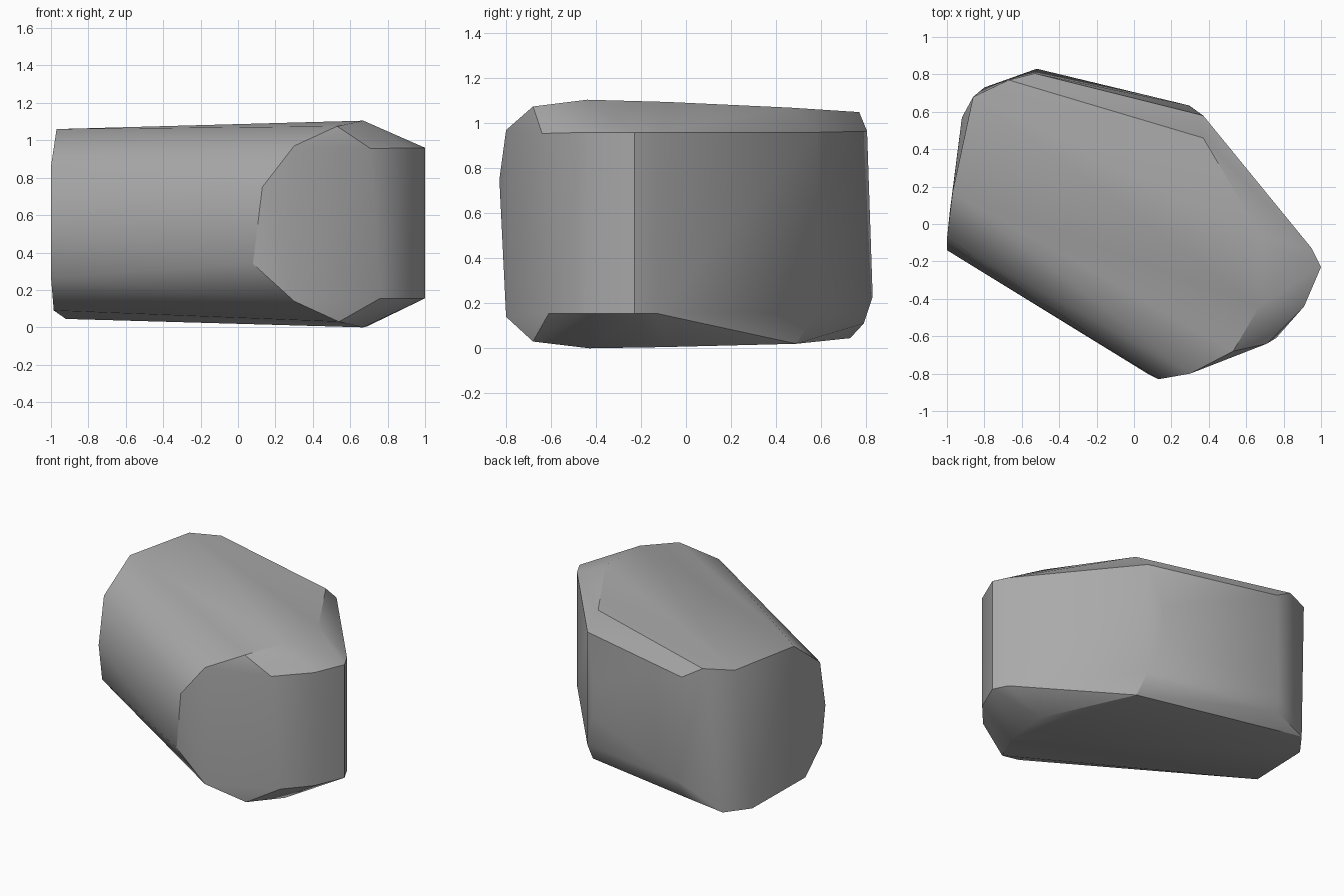
import bpy, bmesh, math

cube = bpy.data.objects.get("Cube")
if cube:
    bpy.data.objects.remove(cube, do_unlink=True)

# Single stone grey
grey = bpy.data.materials.new("stone_grey")
grey.use_nodes = True
colour = (0.4, 0.4, 0.4, 1)
grey.diffuse_color = colour
grey.node_tree.nodes["Principled BSDF"].inputs["Base Color"].default_value = colour

# Corners of the faceted block, grouped by region
front_cap = [(.13, -.83, .75), (.30, -.80, .97), (.53, -.68, 1.075),
             (.54, -.68, .03), (.30, -.80, .14), (.08, -.805, .34),
             (.71, -.64, .955), (.76, -.61, .155)]
end_cap = [(-.97, .17, 1.06), (-1, -.08, .86), (-1, -.14, .53), (-1, -.10, .27),
           (-.985, .065, .09), (-.92, .57, .045), (-.80, .73, .045), (-.86, .68, 1.055)]
back_wall = [(-.67, .77, 1.05), (-.53, .805, .965), (-.52, .83, .23),
             (-.54, .79, .11), (.29, .635, .65), (.30, .63, .4)]
top_rim = [(.67, -.44, 1.105), (.69, -.08, 1.095), (.37, .46, 1.07)]
bottom_rim = [(.67, -.43, 0), (.69, -.11, .005), (.39, .49, .02)]
# Upright edges of the side wall
uprights = [(x, y, z) for x, y in ((.91, -.44), (1, -.23), (.95, -.13), (.37, .58))
            for z in (.155, .96)]

# Wrap the corners in a closed convex skin
bm = bmesh.new()
for corner in front_cap + end_cap + back_wall + top_rim + bottom_rim + uprights:
    bm.verts.new(corner)
hull = bmesh.ops.convex_hull(bm, input=bm.verts)
loose = [v for v in bm.verts if not v.link_faces]
bmesh.ops.delete(bm, geom=loose, context='VERTS')
bmesh.ops.recalc_face_normals(bm, faces=bm.faces)

mesh = bpy.data.meshes.new("stone_block")
bm.to_mesh(mesh)
bm.free()
mesh.materials.append(grey)
stone = bpy.data.objects.new("stone_block", mesh)
bpy.context.collection.objects.link(stone)

# Smooth the gentle facets, keep the cap rims sharp
bpy.ops.object.select_all(action='DESELECT')
stone.select_set(True)
bpy.context.view_layer.objects.active = stone
bpy.ops.object.shade_smooth_by_angle(angle=math.radians(30))
